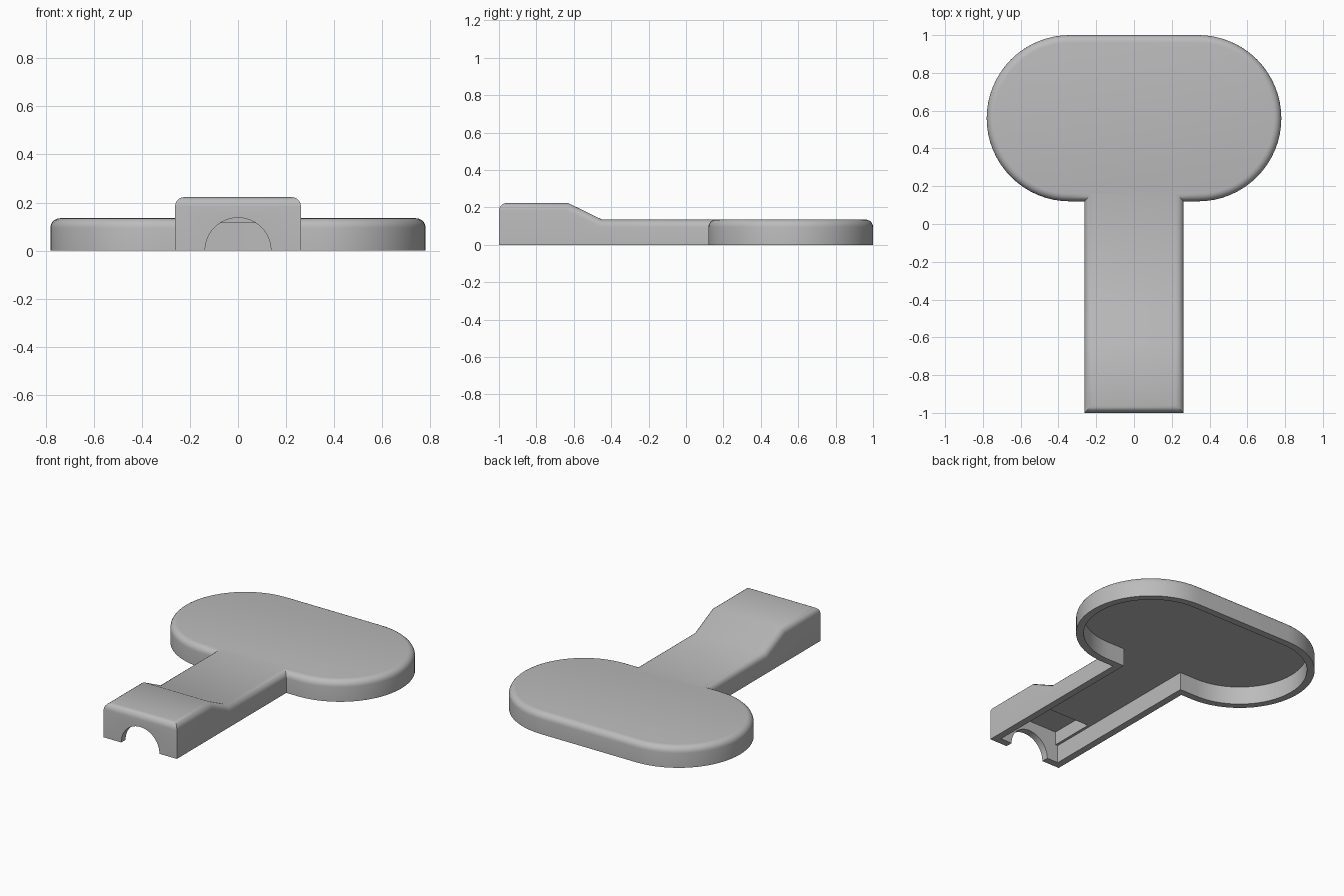
import bpy, bmesh
from math import sin, cos, pi, radians

if "Cube" in bpy.data.objects:
    bpy.data.objects.remove(bpy.data.objects["Cube"], do_unlink=True)

WALL = 0.045
HEAD_Y, HEAD_X, HEAD_R = 0.56, 0.34, 0.44
HALF_W, LOW, HIGH = 0.262, 0.135, 0.223
CEILING = 0.115

grey = bpy.data.materials.new("grey plastic")
grey.use_nodes = True
grey.diffuse_color = (0.5, 0.5, 0.5, 1)
grey.node_tree.nodes["Principled BSDF"].inputs["Base Color"].default_value = (0.5, 0.5, 0.5, 1)


def outline(inset):
    """Stadium-shaped head joined to a straight handle, inset by a wall."""
    r, w, end = HEAD_R - inset, HALF_W - inset, -1 + inset
    arc = [(HEAD_X + r * cos(a), HEAD_Y + r * sin(a))
           for a in [pi * (i / 32 - 0.5) for i in range(33)]]
    right = [(w, end), (w, HEAD_Y - r)] + arc
    return right + [(-x, y) for x, y in reversed(right)]


def prism(points, z0, z1):
    bm = bmesh.new()
    base = bm.faces.new([bm.verts.new((x, y, z0)) for x, y in points])
    top = bmesh.ops.extrude_face_region(bm, geom=[base])["geom"]
    bmesh.ops.translate(bm, vec=(0, 0, z1 - z0),
                        verts=[v for v in top if isinstance(v, bmesh.types.BMVert)])
    bmesh.ops.recalc_face_normals(bm, faces=bm.faces)
    return bm


def make_object(bm, name):
    mesh = bpy.data.meshes.new(name)
    bm.to_mesh(mesh)
    bm.free()
    mesh.materials.append(grey)
    obj = bpy.data.objects.new(name, mesh)
    bpy.context.collection.objects.link(obj)
    return obj


# Outer body: flat head and handle, with a ramp up to the raised tip
bm = prism(outline(0), 0, LOW)
for y in (-0.63, -0.45):
    bmesh.ops.bisect_plane(bm, geom=bm.verts[:] + bm.edges[:] + bm.faces[:],
                           plane_co=(0, y, 0), plane_no=(0, 1, 0))
for v in bm.verts:
    if v.co.z > 0.1 and v.co.y < -0.6:
        v.co.z = HIGH
bm.normal_update()

# Round the upper rim
rim = [e for e in bm.edges
       if sorted(f.normal.z > 0.5 for f in e.link_faces) == [False, True]]
bmesh.ops.bevel(bm, geom=rim, offset=0.04, offset_type='OFFSET', segments=5,
                profile=0.5, affect='EDGES', clamp_overlap=False)
body = make_object(bm, "hollow_cover")

# Cutters: main cavity, pocket under the raised tip, half-round end opening
cavity = make_object(prism(outline(WALL), -0.1, CEILING), "cavity_cutter")
pw = 0.2
pocket = make_object(prism([(-pw, -1 + WALL), (pw, -1 + WALL), (pw, -0.66), (-pw, -0.66)],
                           0.05, 0.2), "pocket_cutter")
arch_points = [(0.137 * cos(2 * pi * i / 48), 0.137 * sin(2 * pi * i / 48)) for i in range(48)]
arch = make_object(prism(arch_points, -0.08, 0.08), "arch_cutter")
arch.rotation_euler.x = radians(90)
arch.location.y = -1.0

bpy.context.view_layer.objects.active = body
body.select_set(True)
for cutter in (cavity, pocket, arch):
    cutter.hide_render = True
    mod = body.modifiers.new(cutter.name, 'BOOLEAN')
    mod.operation, mod.solver, mod.object = 'DIFFERENCE', 'EXACT', cutter
    bpy.context.view_layer.update()
    bpy.ops.object.modifier_apply(modifier=mod.name)
    bpy.data.objects.remove(cutter, do_unlink=True)

bpy.ops.object.shade_smooth_by_angle(angle=radians(30))
